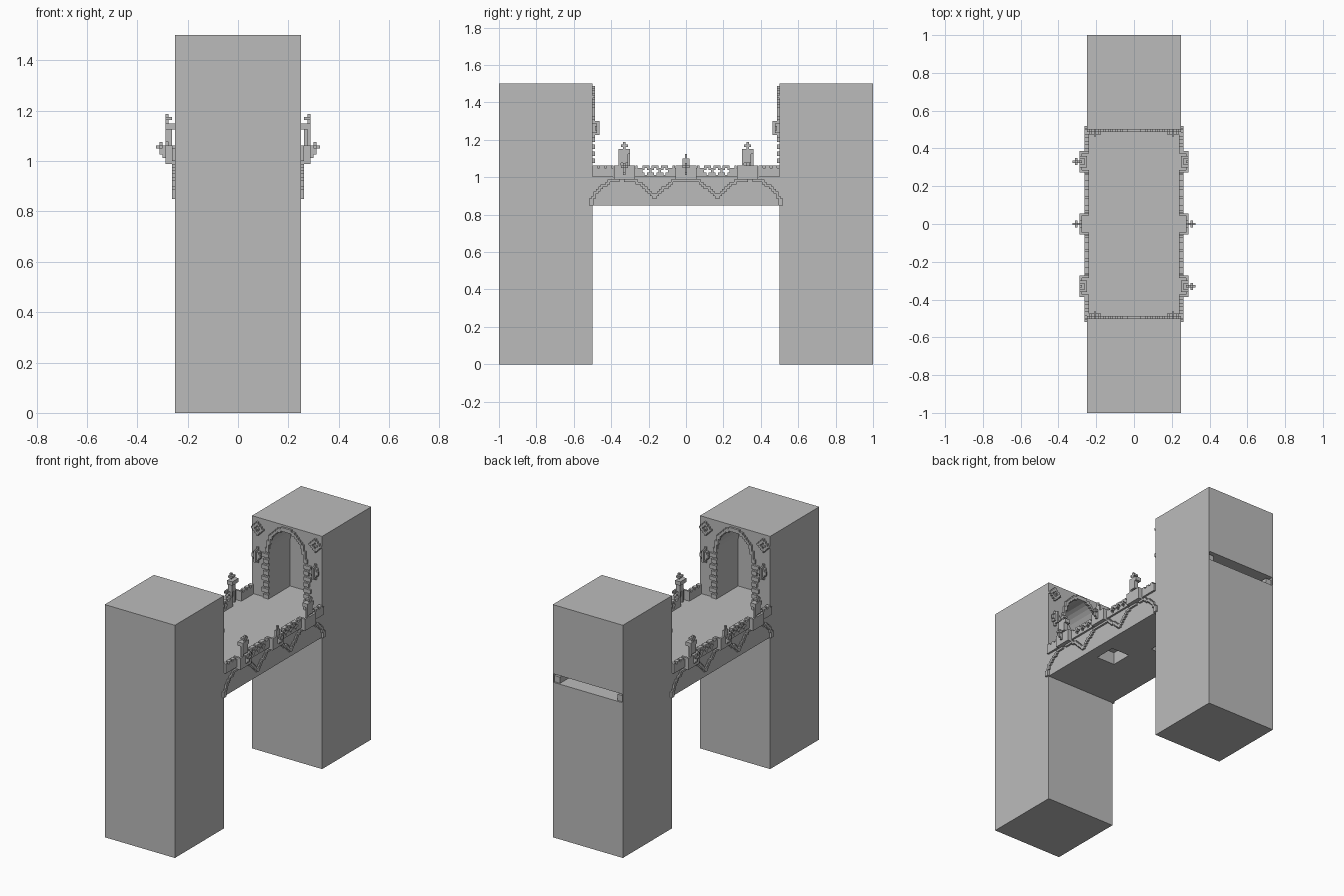
import bpy, bmesh, math
from mathutils import Matrix, Vector

if "Cube" in bpy.data.objects:
    bpy.data.objects.remove(bpy.data.objects["Cube"])

V = 0.0125          # edge of one small stone block
FLOOR = 1.0         # deck level

stone = bpy.data.materials.new("grey_stone")
stone.use_nodes = True
stone.diffuse_color = (0.5, 0.5, 0.5, 1)
stone.node_tree.nodes["Principled BSDF"].inputs["Base Color"].default_value = (0.5, 0.5, 0.5, 1)


def add(name, bm, loc=(0, 0, 0)):
    bmesh.ops.recalc_face_normals(bm, faces=bm.faces)
    mesh = bpy.data.meshes.new(name)
    bm.to_mesh(mesh)
    bm.free()
    mesh.materials.append(stone)
    obj = bpy.data.objects.new(name, mesh)
    obj.location = loc
    bpy.context.collection.objects.link(obj)
    return obj


def box(name, lo, hi):
    lo, hi = Vector(lo), Vector(hi)
    bm = bmesh.new()
    bmesh.ops.create_cube(bm, size=1, matrix=Matrix.Translation((lo + hi) / 2)
                          @ Matrix.Diagonal((*(hi - lo), 1)))
    return add(name, bm)


def turned_copy(obj, name):
    """Repeat a part on the opposite side by a half turn."""
    twin = bpy.data.objects.new(name, obj.data)
    twin.location = (-obj.location.x, -obj.location.y, obj.location.z)
    twin.rotation_euler.z = math.pi
    bpy.context.collection.objects.link(twin)


def blocks(name, cells, y=0.0):
    """Skin a set of grid cells; x and z count from cell edges, y from centres."""
    cells = set(cells)
    bm = bmesh.new()
    verts = {}

    def vert(p):
        if p not in verts:
            verts[p] = bm.verts.new((p[0] * V, (p[1] - 0.5) * V, p[2] * V))
        return verts[p]

    for c in cells:
        for axis in range(3):
            for side in (0, 1):
                near = list(c)
                near[axis] += 2 * side - 1
                if tuple(near) in cells:
                    continue
                u, w = (axis + 1) % 3, (axis + 2) % 3
                corners = []
                for du, dw in ((0, 0), (1, 0), (1, 1), (0, 1)):
                    p = list(c)
                    p[axis] += side
                    p[u] += du
                    p[w] += dw
                    corners.append(vert(tuple(p)))
                bm.faces.new(corners if side else corners[::-1])
    obj = add("right_" + name, bm, (0, y, FLOOR))
    turned_copy(obj, "left_" + name)


def fill(i, j, k):
    """Cells of a solid block, each range inclusive."""
    return {(a, b, c) for a in range(i[0], i[1] + 1)
            for b in range(j[0], j[1] + 1) for c in range(k[0], k[1] + 1)}


def cut(target, cutter):
    mod = target.modifiers.new("opening", "BOOLEAN")
    mod.operation, mod.solver, mod.object = "DIFFERENCE", "EXACT", cutter
    bpy.context.view_layer.objects.active = target
    bpy.ops.object.modifier_apply(modifier=mod.name)
    bpy.data.objects.remove(cutter)


def niche(y0, y1):
    """Arched prism for the doorways."""
    bm = bmesh.new()
    pts = [(-0.125, FLOOR), (0.125, FLOOR)]
    for n in range(17):
        a = math.pi * n / 16
        pts.append((0.125 * math.cos(a), 1.3 + 0.165 * math.sin(a)))
    face = bm.faces.new([bm.verts.new((x, y0, z)) for x, z in pts])
    ext = bmesh.ops.extrude_face_region(bm, geom=[face])
    bmesh.ops.translate(bm, vec=(0, y1 - y0, 0),
                        verts=[v for v in ext["geom"] if isinstance(v, bmesh.types.BMVert)])
    return add("niche_cutter", bm)


# Towers with arched niches facing the deck
front = box("front_tower", (-0.25, -1, 0), (0.25, -0.5, 1.5))
cut(front, niche(-0.71, -0.45))
back = box("back_tower", (-0.25, 0.5, 0), (0.25, 1, 1.5))
cut(back, niche(0.45, 0.71))

# Low slot through the rear wall, with small end blocks
cut(back, box("slot_cutter", (-0.245, 0.8, FLOOR), (0.245, 1.1, 1.055)))
for s, name in ((1, "left"), (-1, "right")):
    xs = sorted((s * 0.205, s * 0.246))
    box(name + "_slot_block", (xs[0], 0.85, FLOOR), (xs[1], 0.99, 1.04))

# Deck with two recessed hatches underneath
deck = box("deck", (-0.25, -0.5, 0.85), (0.25, 0.5, FLOOR))
for x, y in ((0.105, -0.07), (-0.08, 0.215)):
    cut(deck, box("hatch_cutter", (x - 0.065, y - 0.07, 0.8), (x + 0.065, y + 0.07, 0.93)))


# Stepped arch moulding along each side
def arch_height(y):
    y = abs(y)
    if y > 0.33:
        return 0.85 + 0.14 * math.sqrt(max(0, 1 - ((y - 0.33) / 0.17) ** 2))
    d = min(y, abs(y - 0.33))
    return 0.985 - 0.09 * max(0, (d - 0.055) / 0.11) ** 1.2


moulding = set()
for j in range(-40, 41):
    ks = [math.floor((arch_height((j + d) * V) - FLOOR) / V) for d in (-0.5, 0.5)]
    moulding |= fill((20, 20), (j, j), (max(-12, min(ks)), max(ks)))
for j in (-41, 40):
    moulding |= fill((20, 20), (j, j + 1), (-12, -10))
blocks("arch_moulding", moulding)

# Parapet between balconies, pierced by small crosses
parapet = fill((19, 20), (-9, 9), (0, 3))
for c in (-4, 0, 4):
    parapet -= fill((19, 20), (c - 1, c + 1), (2, 2)) | fill((19, 20), (c, c), (1, 3))
    parapet |= fill((19, 20), (c - 1, c + 1), (4, 4))
for c in (-8, 8):
    parapet |= fill((19, 20), (c, c), (4, 4))
for y, name in ((-0.165, "front"), (0.165, "back")):
    blocks(name + "_parapet", parapet, y)

# Short parapet stretches beside the towers
short = fill((19, 20), (-4, 4), (0, 3))
for c in (-4, -1, 2):
    short |= fill((19, 20), (c, c + 1), (4, 4))
for y, name in ((-0.443, "front"), (0.443, "back")):
    blocks(name + "_end_parapet", short, y)

# Balconies
balcony = fill((20, 22), (-4, 4), (-1, -1)) | fill((22, 22), (-4, 4), (0, 4))
for c in (-4, 4):
    balcony |= fill((19, 22), (c, c), (0, 4))
for y, name in ((-0.33, "front"), (0, "middle"), (0.33, "back")):
    blocks(name + "_balcony", balcony, y)

# Standing figures on the four corner balconies
figure = fill((21, 21), (-1, -1), (0, 5)) | fill((21, 21), (1, 1), (0, 5))
figure |= fill((21, 22), (-1, 1), (6, 9)) | fill((20, 22), (-2, 2), (10, 11))
figure |= fill((22, 22), (-2, -2), (5, 10)) | fill((22, 22), (0, 0), (12, 12))
figure |= fill((21, 22), (-1, 1), (13, 13)) | fill((22, 22), (0, 0), (14, 14))
for y, name in ((-0.33, "front"), (0.33, "back")):
    blocks(name + "_figure", figure, y)

# Finials on the outer balcony faces, and a spire on the middle ones
finial = fill((23, 25), (0, 0), (4, 4)) | fill((24, 24), (0, 0), (2, 5))
finial |= fill((24, 24), (-1, 1), (4, 4)) | fill((23, 23), (0, 0), (1, 3))
for y, name in ((-0.33, "front"), (0, "middle")):
    blocks(name + "_finial", finial, y)
blocks("spire", fill((22, 22), (0, 0), (5, 9)) | fill((22, 22), (-1, 1), (5, 7)))

# Doorway surround: quoins, arch band, diamond ornaments and brackets
half = set()
for n in range(8):
    half |= fill((10, 12 + n % 2), (0, 0), (3 * n, 3 * n + 1))
for i in range(13):
    for k in range(24, 40):
        x, z = i + 0.5, k - 23.5
        if (x / 10) ** 2 + (z / 13.2) ** 2 >= 1 > (x / 11.6) ** 2 + (z / 15) ** 2:
            half.add((i, 0, k))
for a in range(-3, 4):
    for b in range(-3, 4):
        if 2 <= abs(a) + abs(b) <= 3:
            half.add((16 + a, 0, 34 + b))
half |= fill((16, 16), (0, 0), (17, 24)) | fill((15, 17), (0, 1), (19, 22))
half |= fill((14, 18), (1, 1), (20, 21)) | fill((16, 16), (1, 2), (18, 23))
blocks("doorway_surround", half | {(-i - 1, j, k) for i, j, k in half}, -0.5 + V / 2)
